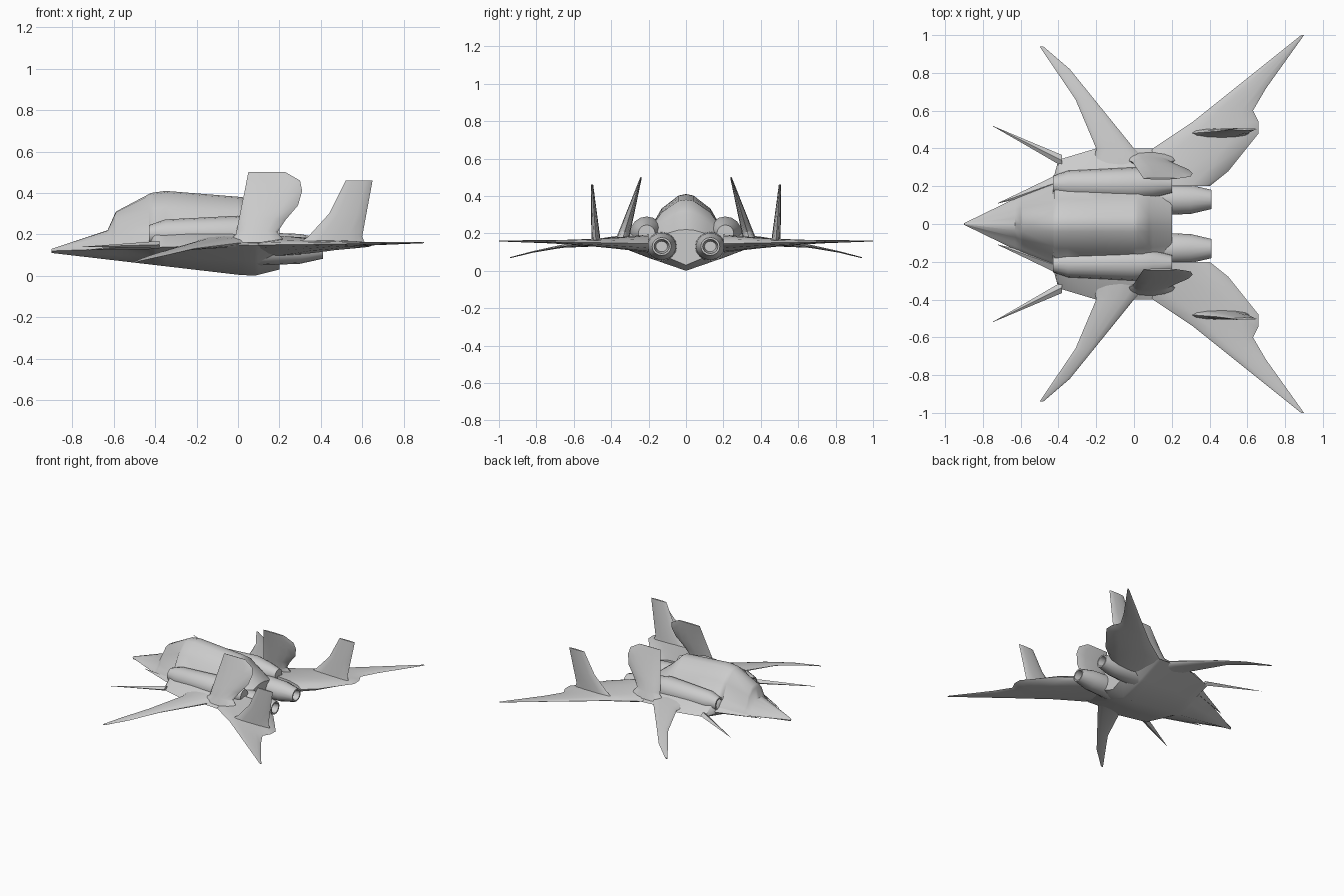
import bpy
import bmesh
from math import cos, sin, pi, radians
from mathutils import Vector

cube = bpy.data.objects.get("Cube")
if cube:
    bpy.data.objects.remove(cube)

colour = (0.6, 0.6, 0.6, 1)
grey = bpy.data.materials.new("light_grey")
grey.use_nodes = True
grey.diffuse_color = colour
grey.node_tree.nodes["Principled BSDF"].inputs["Base Color"].default_value = colour


def along(position, points):
    """Read a polyline of (position, value) pairs at one position."""
    for (start, low), (end, high) in zip(points, points[1:]):
        if position <= end:
            return low + (high - low) * max(0, position - start) / (end - start)
    return points[-1][1]


def shared_stations(*profiles):
    """All the positions at which any of the profiles bends."""
    return sorted({position for profile in profiles for position, value in profile})


def loft(name, rings, mirror=True, open_cap=None):
    """Skin a list of equal closed rings; open_cap sinks the first or last end."""
    bm = bmesh.new()
    loops = [[bm.verts.new(point) for point in ring] for ring in rings]
    count = len(loops[0])
    for near, far in zip(loops, loops[1:]):
        for i in range(count):
            j = (i + 1) % count
            bm.faces.new((near[i], near[j], far[j], far[i]))
    caps = [bm.faces.new(loops[0]), bm.faces.new(loops[-1])]
    bmesh.ops.recalc_face_normals(bm, faces=bm.faces)
    if open_cap is not None:
        for depth in (0, -0.07):
            bmesh.ops.inset_region(bm, faces=[caps[open_cap]], thickness=0.01, depth=depth)
    mesh = bpy.data.meshes.new(name)
    bm.to_mesh(mesh)
    bm.free()
    mesh.materials.append(grey)
    obj = bpy.data.objects.new(name, mesh)
    bpy.context.collection.objects.link(obj)
    if mirror:
        obj.modifiers.new("Mirror", "MIRROR").use_axis = (False, True, False)
    bpy.ops.object.select_all(action="DESELECT")
    obj.select_set(True)
    bpy.context.view_layer.objects.active = obj
    bpy.ops.object.shade_smooth_by_angle(angle=radians(40))


def blade(name, lead, trail, place, thickness, normal):
    """Wing or fin with a lens section between its leading and trailing edges."""
    spans = shared_stations(lead, trail)
    steps = 6
    rings = []
    for span in spans:
        f = (span - spans[0]) / (spans[-1] - spans[0])
        y, z = place(span, f)
        front = Vector((along(span, lead), y, z))
        back = Vector((along(span, trail), y, z))
        ring = []
        for i in range(2 * steps):
            chord = (1 - cos(pi * i / steps)) / 2
            offset = sin(pi * i / steps) * thickness(f)
            ring.append(front.lerp(back, chord) + Vector(normal) * offset)
        rings.append(ring)
    loft(name, rings)


def pod(name, centre, radii, scale, open_cap):
    """Oval engine body along x that swells by a scale profile."""
    sides = 16
    angles = [2 * pi * i / sides for i in range(sides)]
    rings = [[(x, centre[0] + radii[0] * size * cos(a), centre[1] + radii[1] * size * sin(a))
              for a in angles] for x, size in scale]
    loft(name, rings, open_cap=open_cap)


def hull_ring(x):
    """Hull section: V keel, thin chine, shoulder and domed spine."""
    wide, top, bottom = along(x, width), along(x, spine), along(x, keel)
    edge = along(x, chine)
    shoulder = Vector((min(0.7 * wide, 0.19), edge + (top - edge) / 3))
    crown = Vector((min(wide / 4, 0.04), top - (top - edge) * 0.03))
    rim = Vector((wide, edge))
    bulge = Vector((0.06, 0.06)) * (top - edge)
    half = [Vector((0, bottom)).lerp(rim, 0.5) - Vector((0, 0.01 * wide)), rim,
            rim.lerp(shoulder, 0.5) + Vector((0, bulge.y)), shoulder,
            shoulder.lerp(crown, 0.5) + bulge, crown]
    left = [(x, p.x, p.y) for p in half]
    right = [(x, -p.x, p.y) for p in reversed(half)]
    return [(x, 0, bottom)] + left + [(x, 0, top)] + right


# Hull, shaped by four lengthwise profiles
width = [(-0.9, 0.004), (-0.6, 0.15), (-0.43, 0.23), (-0.4, 0.34), (-0.2, 0.4), (0.1, 0.4), (0.2, 0.25)]
spine = [(-0.9, 0.13), (-0.63, 0.22), (-0.59, 0.31), (-0.42, 0.4), (-0.35, 0.41), (0.02, 0.38), (0.1, 0.3), (0.2, 0.22)]
keel = [(-0.9, 0.11), (0, 0.005), (0.08, 0), (0.2, 0.03)]
chine = [(-0.9, 0.12), (0, 0.15), (0.2, 0.14)]
loft("hull", [hull_ring(x) for x in shared_stations(width, spine, keel, chine)], mirror=False)

# Intake nacelles on the shoulders and twin exhaust pods behind
pod("intake_nacelle", (0.21, 0.2), (0.09, 0.09),
    [(-0.43, 0.5), (-0.35, 0.8), (0, 1), (0.1, 0.8), (0.2, 0.5)], open_cap=0)
pod("exhaust_pod", (0.13, 0.13), (0.085, 0.08),
    [(-0.05, 0.6), (0.1, 1), (0.3, 0.9), (0.41, 0.6)], open_cap=1)

# Rear swept wings
blade("rear_wing",
      lead=[(0.2, 0), (0.4, 0.1), (0.54, 0.31), (1, 0.885)],
      trail=[(0.2, 0.4), (0.28, 0.5), (0.48, 0.66), (0.54, 0.66), (0.6, 0.63), (0.72, 0.7), (1, 0.9)],
      place=lambda span, f: (span, 0.145 + 0.015 * f),
      thickness=lambda f: 0.003 + 0.045 * (1 - f) ** 2, normal=(0, 0, 1))

# Forward swept wings, drooping to the tip
blade("fore_wing",
      lead=[(0.3, -0.22), (0.4, -0.2), (0.66, -0.31), (0.94, -0.5)],
      trail=[(0.3, 0.1), (0.4, 0), (0.82, -0.34), (0.94, -0.48)],
      place=lambda span, f: (span, 0.16 - 0.09 * f ** 2),
      thickness=lambda f: 0.003 + 0.03 * (1 - f) ** 2, normal=(0, 0, 1))

# Inner tail fins, rounded behind and leaning inward
blade("inner_fin",
      lead=[(0.15, -0.07), (0.2, -0.01), (0.5, 0.05)],
      trail=[(0.15, 0.24), (0.21, 0.19), (0.27, 0.23), (0.34, 0.29), (0.41, 0.31), (0.46, 0.3), (0.5, 0.23)],
      place=lambda span, f: (0.39 - 0.3 * span, span),
      thickness=lambda f: 0.004 + 0.03 * (1 - f), normal=(0, 1, 0.3))

# Outer tail fins standing on the rear wings
blade("outer_fin",
      lead=[(0.14, 0.27), (0.19, 0.34), (0.3, 0.44), (0.46, 0.52)],
      trail=[(0.14, 0.62), (0.19, 0.6), (0.46, 0.65)],
      place=lambda span, f: (0.47 + 0.07 * span, span),
      thickness=lambda f: 0.006 + 0.02 * (1 - f), normal=(0, 1, 0))

# Cheek needles and nose strakes: slim diamond spikes
for name, tip, root, radius in (
        ("cheek_needle", (-0.75, 0.52, 0.14), (-0.38, 0.335, 0.15), 0.03),
        ("nose_strake", (-0.72, 0.11, 0.125), (-0.41, 0.22, 0.15), 0.04)):
    rings = []
    for f in (0, 0.5, 1):
        middle = Vector(tip).lerp(Vector(root), f)
        size = radius * max(f, 0.03)
        rings.append([middle + Vector((0, cos(a) * size, sin(a) * size * 0.6))
                      for a in (0, pi / 2, pi, -pi / 2)])
    loft(name, rings)
